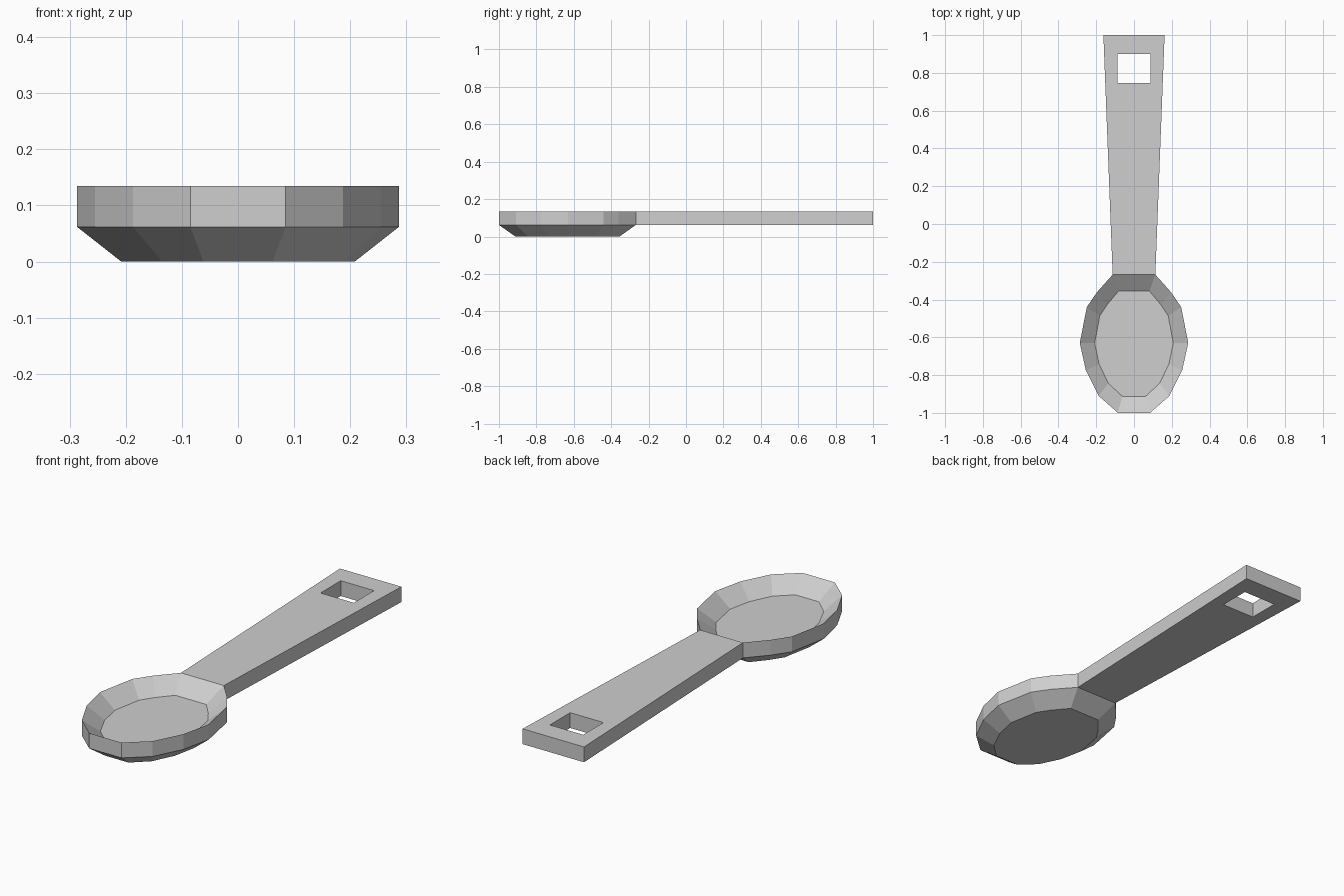
import bpy
import bmesh

cube = bpy.data.objects.get("Cube")
if cube:
    bpy.data.objects.remove(cube, do_unlink=True)

RIM_Z, MID_Z, FLOOR_Z = 0.135, 0.062, 0.07
CENTER_Y = -0.634

metal = bpy.data.materials.new("grey metal")
metal.use_nodes = True
grey = (0.62, 0.62, 0.62, 1)
metal.diffuse_color = grey
metal.node_tree.nodes["Principled BSDF"].inputs["Base Color"].default_value = grey


def ring(bm, outline, z, sx=1, sy=1):
    """Outline scaled about the bowl centre, at height z."""
    return [bm.verts.new((x * sx, CENTER_Y + (y - CENTER_Y) * sy, z))
            for x, y in outline]


def bridge(bm, a, b):
    """Quads between two rings of equal length."""
    for i in range(len(a)):
        j = (i + 1) % len(a)
        bm.faces.new((a[i], a[j], b[j], b[i]))


def finish(bm, name):
    bmesh.ops.recalc_face_normals(bm, faces=bm.faces)
    mesh = bpy.data.meshes.new(name)
    bm.to_mesh(mesh)
    bm.free()
    mesh.materials.append(metal)
    obj = bpy.data.objects.new(name, mesh)
    bpy.context.collection.objects.link(obj)


# Bowl: half outline mirrored, then stacked as rings with a knife-edge rim
half = [(0.085, -1), (0.187, -0.91), (0.255, -0.775), (0.287, -0.63),
        (0.25, -0.44), (0.195, -0.36), (0.113, -0.268)]
outline = half + [(-x, y) for x, y in reversed(half)]
bm = bmesh.new()
bottom = ring(bm, outline, 0, 0.725, 0.76)
middle = ring(bm, outline, MID_Z)
rim = ring(bm, outline, RIM_Z)
floor = ring(bm, outline, FLOOR_Z, 0.725, 0.76)
for lower, upper in ((bottom, middle), (middle, rim), (rim, floor)):
    bridge(bm, lower, upper)
bm.faces.new(bottom)
bm.faces.new(floor)
finish(bm, "bowl")

# Handle: tapered bar with a square hanging hole
bar = [(-0.113, -0.268), (0.113, -0.268), (0.162, 1), (-0.162, 1)]
hole = [(-0.088, 0.747), (0.088, 0.747), (0.088, 0.9), (-0.088, 0.9)]
bm = bmesh.new()
loops = [ring(bm, bar, MID_Z), ring(bm, bar, RIM_Z),
         ring(bm, hole, RIM_Z), ring(bm, hole, MID_Z)]
for i in range(4):
    bridge(bm, loops[i], loops[(i + 1) % 4])
finish(bm, "handle")
